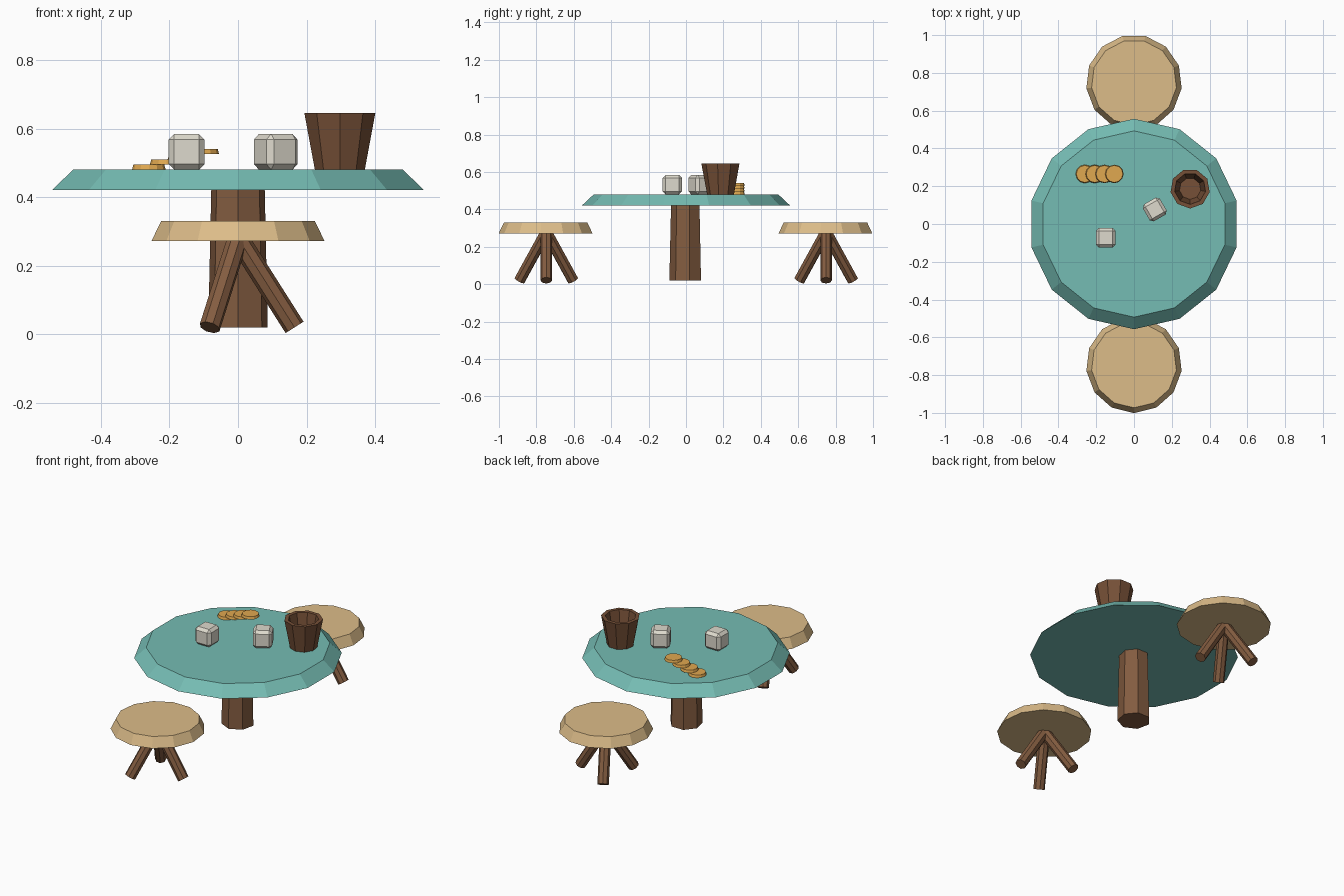
import bpy, bmesh, math
from mathutils import Vector, Matrix

cube = bpy.data.objects.get("Cube")
if cube:
    bpy.data.objects.remove(cube)


def material(name, srgb):
    col = [((c / 255 + 0.055) / 1.055) ** 2.4 for c in srgb] + [1]
    m = bpy.data.materials.new(name)
    m.use_nodes = True
    m.diffuse_color = col
    m.node_tree.nodes["Principled BSDF"].inputs["Base Color"].default_value = col
    return m


TEAL = material("teal_felt", (117, 188, 179))
PALE = material("pale_wood", (220, 188, 137))
BROWN = material("brown_wood", (131, 92, 64))
DARK = material("dark_brown_wood", (118, 80, 55))
BONE = material("bone_grey", (222, 218, 205))
GOLD = material("gold", (224, 168, 80))


def finish(name, bm, mat, loc=(0, 0, 0)):
    bmesh.ops.recalc_face_normals(bm, faces=bm.faces)
    mesh = bpy.data.meshes.new(name)
    bm.to_mesh(mesh)
    bm.free()
    mesh.materials.append(mat)
    ob = bpy.data.objects.new(name, mesh)
    ob.location = loc
    bpy.context.collection.objects.link(ob)
    return ob


def lathe(name, profile, sides, mat, loc=(0, 0, 0)):
    """Faceted solid from (radius, z) rings, one corner pointing to the front."""
    bm = bmesh.new()
    rings = []
    for r, z in profile:
        angles = [2 * math.pi * i / sides for i in range(sides)]
        rings.append([bm.verts.new((r * math.sin(a), -r * math.cos(a), z)) for a in angles])
    for low, high in zip(rings, rings[1:]):
        for i in range(sides):
            j = (i + 1) % sides
            bm.faces.new((low[i], low[j], high[j], high[i]))
    bm.faces.new(rings[0])
    bm.faces.new(rings[-1])
    return finish(name, bm, mat, loc)


def strut(name, start, end, radius, sides, mat):
    """Straight round-ish bar between two points."""
    a, b = Vector(start), Vector(end)
    ob = lathe(name, [(radius, 0), (radius, (b - a).length)], sides, mat, a)
    ob.rotation_mode = "QUATERNION"
    ob.rotation_quaternion = (b - a).to_track_quat("Z", "Y")
    return ob


def die(name, x, y, turn):
    bm = bmesh.new()
    bmesh.ops.create_cube(bm, size=0.104)
    bmesh.ops.bevel(bm, geom=bm.edges[:], offset=0.016, segments=1, affect="EDGES")
    bmesh.ops.rotate(bm, verts=bm.verts, matrix=Matrix.Rotation(math.radians(turn), 3, "Z"))
    return finish(name, bm, BONE, (x, y, 0.532))


# Table
lathe("table_top", [(0.557, 0.42), (0.493, 0.48)], 14, TEAL)
lathe("table_post", [(0.089, 0.02), (0.08, 0.42)], 7, BROWN)

# Two stools, each with three splayed legs
for side, y in (("front", -0.747), ("back", 0.749)):
    lathe(side + "_stool_seat", [(0.254, 0.272), (0.226, 0.33)], 13, PALE, (0, y, 0))
    for n in range(3):
        a = math.radians(120 * n)
        foot = (0.165 * math.cos(a), y + 0.165 * math.sin(a), 0.02)
        strut(f"{side}_stool_leg_{n + 1}", foot, (0, y, 0.28), 0.031, 8, BROWN)

# Hollow cup
cup = [(0.074, 0.48), (0.105, 0.645), (0.083, 0.645), (0.057, 0.5)]
lathe("cup", cup, 9, DARK, (0.297, 0.187, 0))

# Dice
die("left_facing_die", -0.15, -0.073, 0)
die("turned_die", 0.11, 0.077, 30)

# Staggered coins
for n in range(4):
    z = 0.48 + 0.015 * n
    lathe(f"coin_{n + 1}", [(0.049, z), (0.045, z + 0.015)], 12, GOLD, (-0.26 + 0.052 * n, 0.265, 0))
